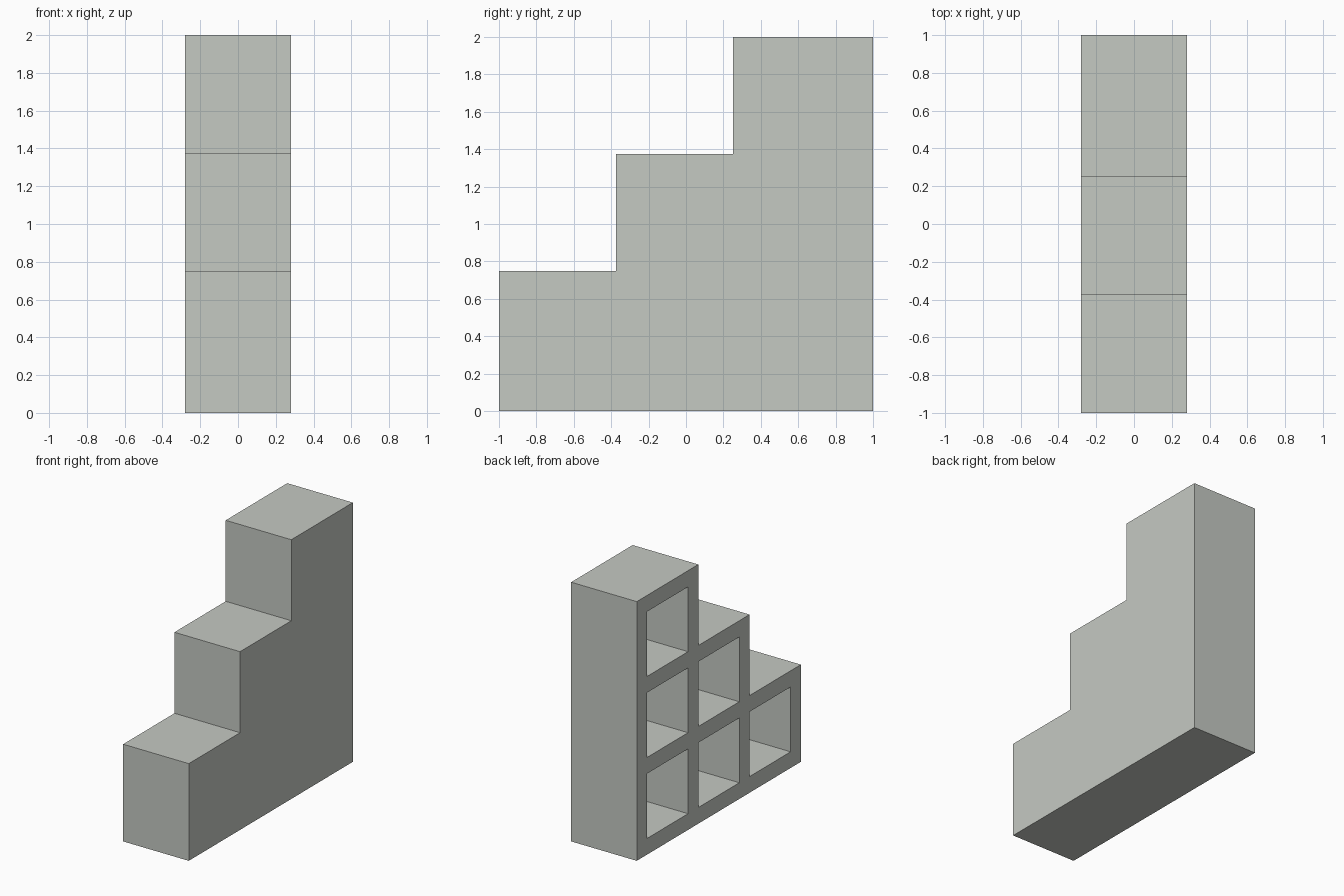
import bpy, bmesh

if "Cube" in bpy.data.objects:
    bpy.data.objects.remove(bpy.data.objects["Cube"])

WALL, CELL = 0.125, 0.5        # board thickness and clear opening
PITCH = WALL + CELL
HALF_W, BACK = 0.28, 0.1       # half depth in x, closed panel thickness

mat = bpy.data.materials.new("pale grey")
mat.diffuse_color = (0.56, 0.585, 0.545, 1)
mat.use_nodes = True
mat.node_tree.nodes["Principled BSDF"].inputs["Base Color"].default_value = mat.diffuse_color


def finish(bm, name):
    bmesh.ops.recalc_face_normals(bm, faces=bm.faces)
    me = bpy.data.meshes.new(name)
    bm.to_mesh(me)
    bm.free()
    me.materials.append(mat)
    ob = bpy.data.objects.new(name, me)
    bpy.context.collection.objects.link(ob)
    return ob


# Stepped body: side profile in (y, z), extruded across x
profile = [(1, 0), (-1, 0)]
for i in range(3):
    z = PITCH * (i + 1) + WALL
    profile.append((-1 + PITCH * i, z))
    profile.append((-1 + PITCH * (i + 1) if i < 2 else 1, z))
bm = bmesh.new()
face = bm.faces.new([bm.verts.new((-HALF_W, y, z)) for y, z in profile])
ext = bmesh.ops.extrude_face_region(bm, geom=[face])
new = [v for v in ext["geom"] if isinstance(v, bmesh.types.BMVert)]
bmesh.ops.translate(bm, verts=new, vec=(2 * HALF_W, 0, 0))
# the upper step columns start one board thickness in from the previous step
for v in bm.verts:
    if -0.99 < v.co.y < 0.99:
        v.co.y = round(v.co.y, 4)
body = finish(bm, "stepped_shelf")

# The profile steps sit at y = -0.375 and 0.25, so compartments are
# measured from the tall end
bm = bmesh.new()
x0, x1 = -HALF_W - 0.1, HALF_W - BACK
for col in range(3):
    for row in range(3 - col):
        y = 1 - WALL - CELL / 2 - PITCH * col
        z = WALL + CELL / 2 + PITCH * row
        cube = bmesh.ops.create_cube(bm, size=1)["verts"]
        bmesh.ops.scale(bm, verts=cube, vec=(x1 - x0, CELL, CELL))
        bmesh.ops.translate(bm, verts=cube, vec=((x0 + x1) / 2, y, z))
cutter = finish(bm, "compartment_cutter")
cutter.hide_render = True

# Cut the open compartments, then drop the cutter
mod = body.modifiers.new("compartments", "BOOLEAN")
mod.operation = "DIFFERENCE"
mod.solver = "EXACT"
mod.object = cutter
bpy.context.view_layer.objects.active = body
bpy.ops.object.modifier_apply(modifier=mod.name)
bpy.data.objects.remove(cutter)
